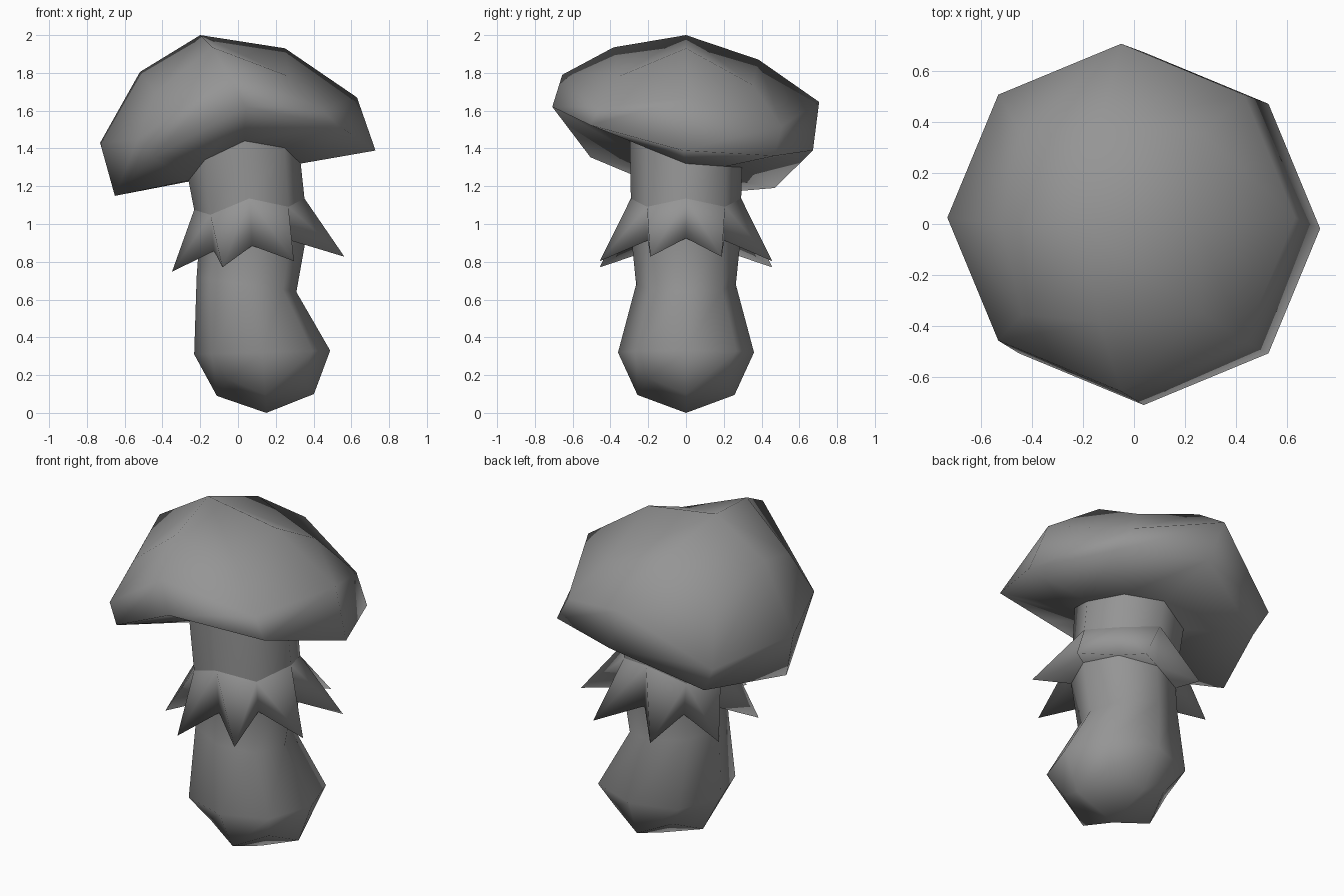
import bpy, bmesh, math
from math import cos, sin, pi

if "Cube" in bpy.data.objects:
    bpy.data.objects.remove(bpy.data.objects["Cube"])

grey = bpy.data.materials.new("mushroom_grey")
grey.use_nodes = True
GREY = (0.3, 0.3, 0.3, 1)
grey.diffuse_color = GREY
grey.node_tree.nodes["Principled BSDF"].inputs["Base Color"].default_value = GREY


def ring(bm, cx, r, z, cy=0, lean_x=0, lean_y=0, saddle=0, corner_r=1, corner_z=0, corner_x=0):
    """Eight points: even ones on the axes, odd ones on the diagonals."""
    verts = []
    for i in range(8):
        a, odd = i * pi / 4, i % 2
        rad = r * corner_r if odd else r
        height = z + lean_x * cos(a) + lean_y * sin(a) + saddle * cos(2 * a) + odd * corner_z
        verts.append(bm.verts.new((cx + odd * corner_x + rad * cos(a), cy + rad * sin(a), height)))
    return verts


def bridge(bm, a, b):
    for i in range(8):
        j = (i + 1) % 8
        bm.faces.new((a[i], a[j], b[j], b[i]))


def quad_cap(bm, rim, apex):
    tip = bm.verts.new(apex)
    for i in range(1, 8, 2):
        bm.faces.new((tip, rim[i - 1], rim[i], rim[(i + 1) % 8]))


def finish(bm, name):
    bmesh.ops.recalc_face_normals(bm, faces=bm.faces)
    mesh = bpy.data.meshes.new(name)
    bm.to_mesh(mesh)
    bm.free()
    mesh.materials.append(grey)
    ob = bpy.data.objects.new(name, mesh)
    bpy.context.collection.objects.link(ob)
    bpy.ops.object.select_all(action="DESELECT")
    ob.select_set(True)
    bpy.context.view_layer.objects.active = ob
    bpy.ops.object.shade_smooth()


# Rings shared by neighbouring parts
skirt_bottom = dict(cx=0.075, r=0.285, z=0.885, lean_x=0.04)
skirt_top = dict(cx=0.06, r=0.292, z=1.12, lean_x=0.03, saddle=-0.015, corner_z=-0.05)
neck = dict(cx=0.035, r=0.297, z=1.3225, lean_x=0.045, lean_y=-0.07, saddle=-0.0475)

# Stem with a bulging foot
bm = bmesh.new()
stem = [
    ring(bm, 0.145, 0.257, 0.095, lean_x=0.005, corner_r=1.06, corner_z=0.085),
    ring(bm, 0.128, 0.36, 0.32, lean_x=0.01, corner_r=1.05),
    ring(bm, 0.045, 0.264, 0.68, lean_x=-0.04, corner_r=1.03),
    ring(bm, **skirt_bottom),
    ring(bm, **skirt_top),
    ring(bm, **neck),
]
for lower, upper in zip(stem, stem[1:]):
    bridge(bm, lower, upper)
quad_cap(bm, stem[0], (0.15, 0, 0))
finish(bm, "stem")

# Skirt of eight pointed flaps
bm = bmesh.new()
top, bottom = ring(bm, **skirt_top), ring(bm, **skirt_bottom)
for i in range(8):
    j, a = (i + 1) % 8, (i + 0.5) * pi / 4
    tip = bm.verts.new((0.107 + 0.494 * cos(a), 0.494 * sin(a), 0.787 + 0.043 * cos(a)))
    for tri in ((top[i], top[j], tip), (top[i], tip, bottom[i]),
                (top[j], bottom[j], tip), (bottom[i], tip, bottom[j])):
        bm.faces.new(tri)
finish(bm, "skirt")

# Cap, drooping to the sides and leaning
bm = bmesh.new()
cap = [
    ring(bm, **neck),
    ring(bm, 0.038, 0.69, 1.387, cy=-0.018, lean_x=0.12, lean_y=-0.115, saddle=-0.118,
         corner_z=-0.03),
    ring(bm, -0.05, 0.68, 1.634, cy=0.025, lean_x=0.12, lean_y=-0.072, saddle=-0.084,
         corner_z=-0.15),
    ring(bm, -0.135, 0.384, 1.885, lean_x=0.0625, lean_y=-0.0325, saddle=-0.0175,
         corner_r=1.3, corner_z=-0.17, corner_x=0.05),
]
for lower, upper in zip(cap, cap[1:]):
    bridge(bm, lower, upper)
quad_cap(bm, cap[-1], (-0.2, 0, 2))
finish(bm, "cap")
